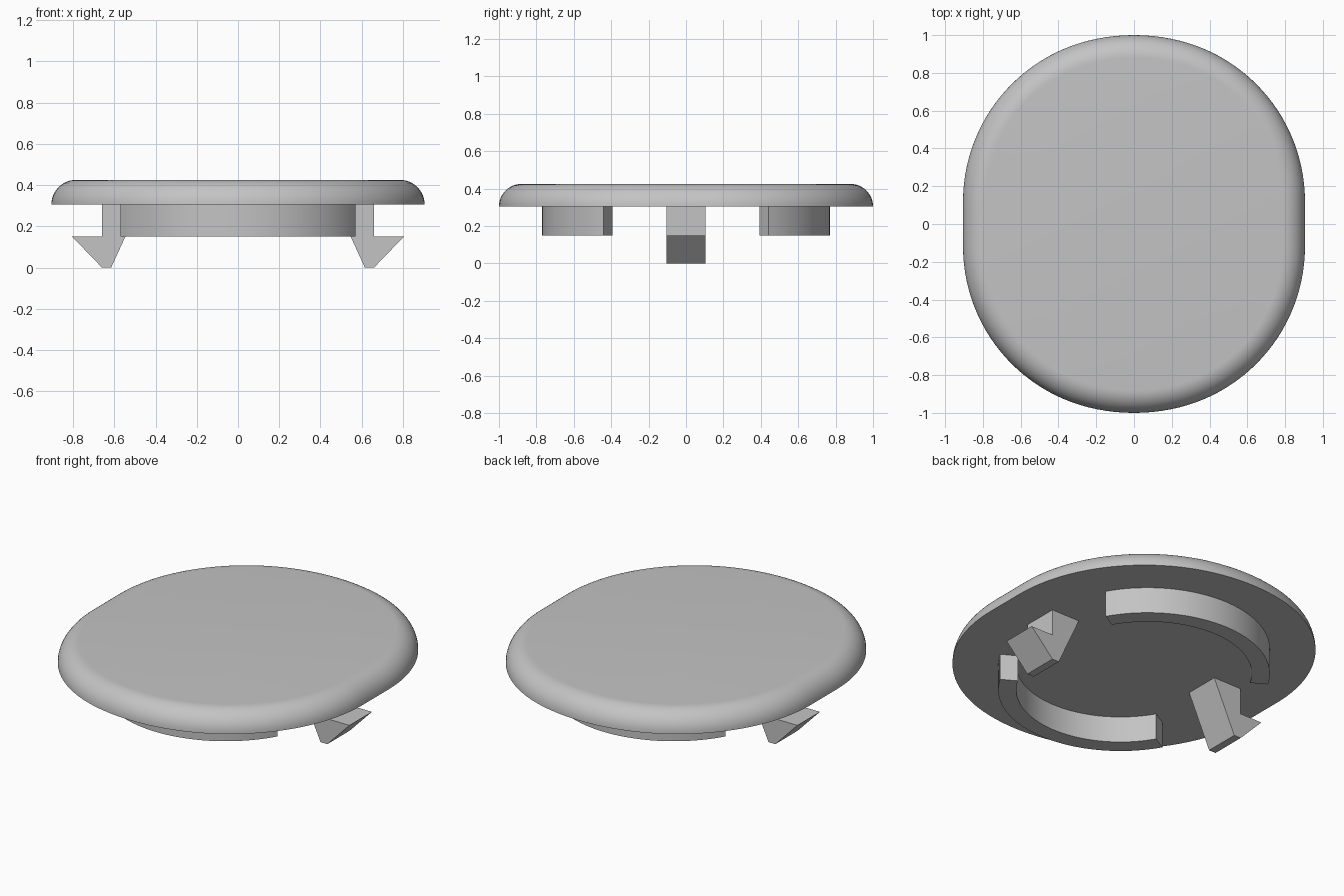
import bpy, bmesh, math
from math import sin, cos, pi, radians

cube = bpy.data.objects.get("Cube")
if cube:
    bpy.data.objects.remove(cube)

grey = bpy.data.materials.new("grey_plastic")
grey.use_nodes = True
colour = (0.55, 0.55, 0.55, 1)
grey.diffuse_color = colour
grey.node_tree.nodes["Principled BSDF"].inputs["Base Color"].default_value = colour


def finish(name, bm, smooth=False):
    bmesh.ops.recalc_face_normals(bm, faces=bm.faces)
    mesh = bpy.data.meshes.new(name)
    bm.to_mesh(mesh)
    bm.free()
    mesh.materials.append(grey)
    obj = bpy.data.objects.new(name, mesh)
    bpy.context.collection.objects.link(obj)
    if smooth:
        bpy.ops.object.select_all(action='DESELECT')
        obj.select_set(True)
        bpy.context.view_layer.objects.active = obj
        bpy.ops.object.shade_smooth_by_angle(angle=radians(35))
    return obj


def prism(name, points, offset, smooth=False):
    """Extrude a flat outline by an offset vector."""
    bm = bmesh.new()
    face = bm.faces.new([bm.verts.new(p) for p in points])
    ext = bmesh.ops.extrude_face_region(bm, geom=[face], use_keep_orig=True)
    bmesh.ops.translate(bm, vec=offset,
                        verts=[v for v in ext["geom"] if isinstance(v, bmesh.types.BMVert)])
    return finish(name, bm, smooth)


# Cap: round outline with flattened sides and a rounded upper edge
BASE, TOP, FILLET = 0.305, 0.425, 0.12
HALF_WIDTH, FLAT = 0.905, 0.12
side_r = (1 - HALF_WIDTH ** 2 - FLAT ** 2) / (2 * (1 - HALF_WIDTH))
side_c = HALF_WIDTH - side_r
blend = math.atan2(FLAT, side_c)


def outline(inset):
    points = []
    steps = 32
    for q in range(4):
        for i in range(steps + 1):
            a = q * pi / 2 + i / steps * pi / 2
            sx = 1 if q in (0, 3) else -1
            sy = 1 if q < 2 else -1
            slope = math.atan2(abs(sin(a)), abs(cos(a)))
            if slope > blend:
                if i == steps and q in (0, 2):
                    continue
                cx, cy, r = 0, 0, 1
            else:
                cx, cy, r = side_c * sx, FLAT * sy, side_r
            points.append((cx + (r - inset) * cos(a), cy + (r - inset) * sin(a)))
    return points


bm = bmesh.new()
rings = []
for k in range(13):
    a = k / 12 * pi / 2
    z = BASE + (TOP - BASE) * sin(a)
    rings.append([bm.verts.new((x, y, z)) for x, y in outline(FILLET * (1 - cos(a)))])
for low, high in zip(rings, rings[1:]):
    for i in range(len(low)):
        j = (i + 1) % len(low)
        bm.faces.new((low[i], low[j], high[j], high[i]))
bm.faces.new(rings[0])
bm.faces.new(rings[-1])
finish("cap", bm, True)

# Curved locating ribs under the cap, front and back
OUTER, INNER, CENTRE, RIB_Z = 0.657, 0.56, 0.113, 0.15
for name, s in (("front_rib", -1), ("back_rib", 1)):
    angles = [radians(30 + 120 * i / 40) for i in range(41)]
    pts = [(r * cos(a), s * (CENTRE + r * sin(a)), RIB_Z)
           for r, run in ((OUTER, angles), (INNER, angles[::-1])) for a in run]
    prism(name, pts, (0, 0, BASE - RIB_Z), True)

# Barbed snap clips on both sides
profile = [(0.475, BASE), (0.66, BASE), (0.66, 0.15), (0.805, 0.15), (0.66, 0), (0.615, 0)]
for name, s in (("left_clip", 1), ("right_clip", -1)):
    prism(name, [(s * x, -0.105, z) for x, z in profile], (0, 0.21, 0))
